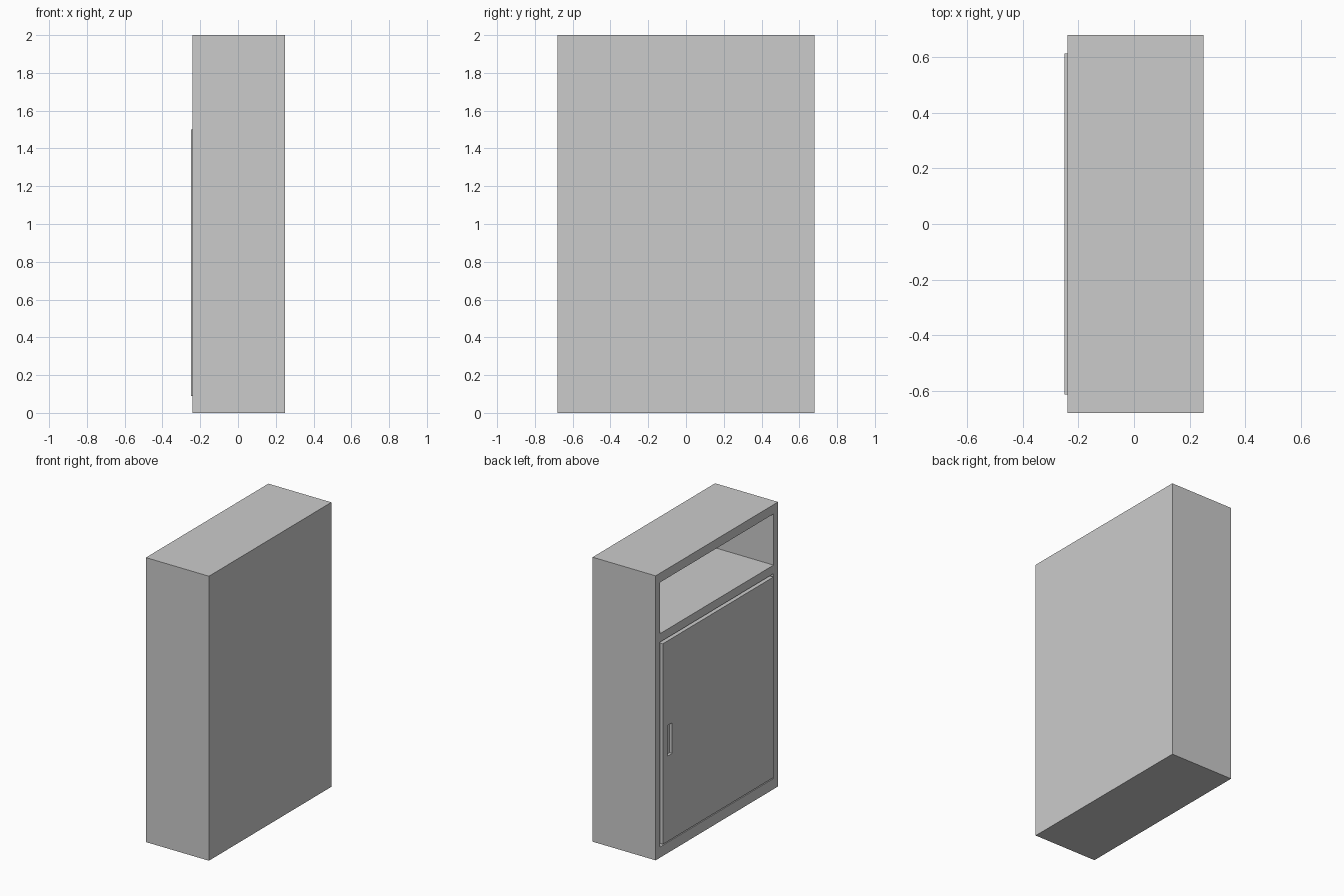
import bpy

if "Cube" in bpy.data.objects:
    bpy.data.objects.remove(bpy.data.objects["Cube"])


def box(name, x, y, z):
    """Box spanning the given (min, max) ranges."""
    bpy.ops.mesh.primitive_cube_add(size=1)
    ob = bpy.context.object
    ob.name = name
    ob.location = [(a + b) / 2 for a, b in (x, y, z)]
    ob.scale = [b - a for a, b in (x, y, z)]
    bpy.ops.object.transform_apply(location=True, rotation=False, scale=True)
    return ob


def carve(target, x, y, z):
    """Cut a box-shaped hollow out of the target."""
    cutter = box("cutter", x, y, z)
    mod = target.modifiers.new("carve", 'BOOLEAN')
    mod.operation = 'DIFFERENCE'
    mod.solver = 'EXACT'
    mod.object = cutter
    bpy.context.view_layer.objects.active = target
    bpy.ops.object.modifier_apply(modifier=mod.name)
    bpy.data.objects.remove(cutter, do_unlink=True)


# Cabinet carcass, opening towards -x
carcass = box("cabinet_body", (-0.24, 0.25), (-0.68, 0.68), (0, 2))
# Open shelf at the top
carve(carcass, (-0.3, 0.21), (-0.63, 0.63), (1.575, 1.935))
# Closed compartment behind the door
carve(carcass, (-0.3, 0.21), (-0.63, 0.63), (0.075, 1.515))

# Inset door, standing slightly proud of the carcass
door = box("door", (-0.25, -0.21), (-0.615, 0.615), (0.09, 1.5))
# Recessed finger pull
carve(door, (-0.3, -0.23), (0.51, 0.565), (0.69, 0.905))
